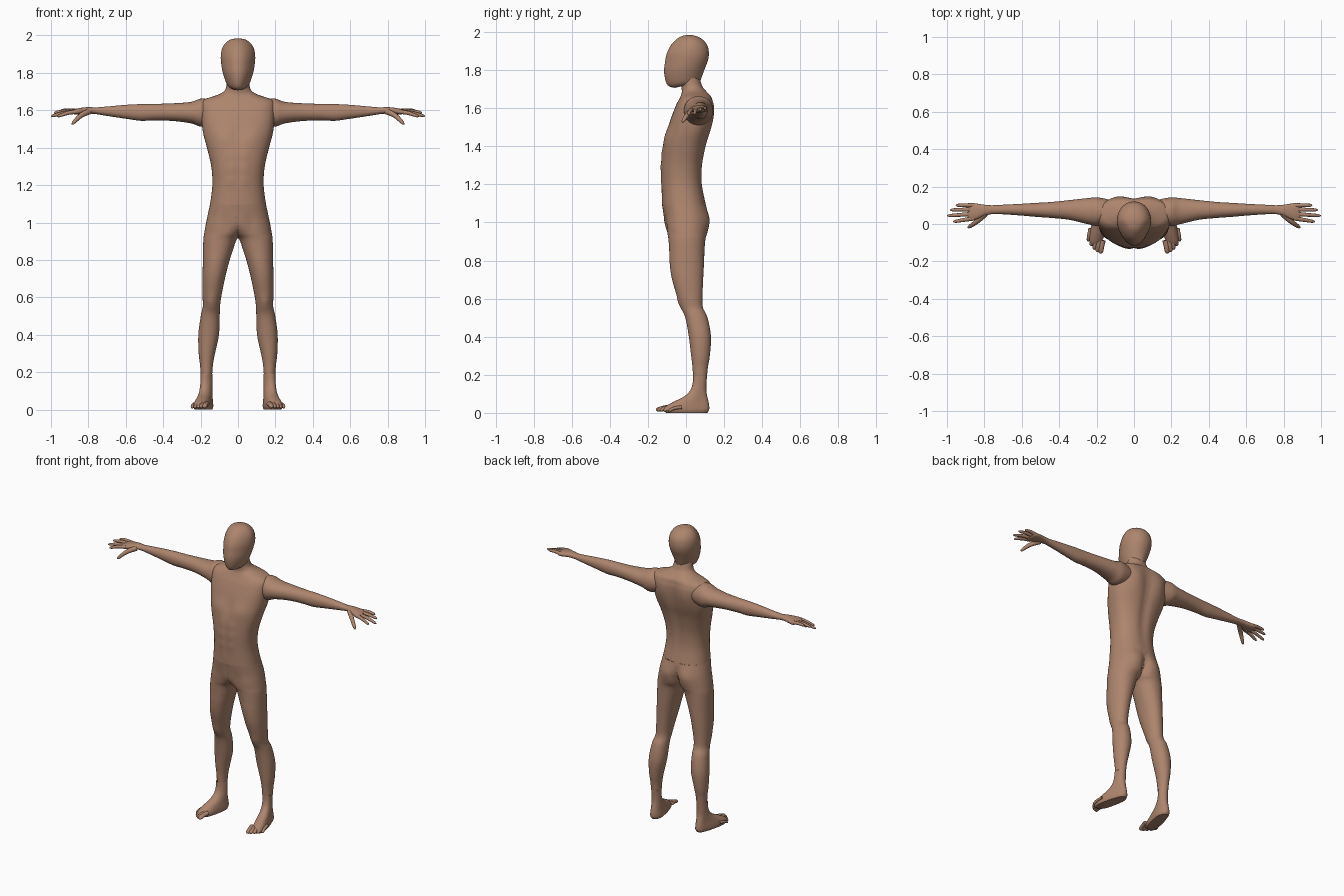
import bpy, bmesh, math
from mathutils import Vector

skin = bpy.data.materials.new("skin_brown")
skin.diffuse_color = (0.42, 0.235, 0.155, 1)


def spline(keys, steps=5):
    """Smooth in-between rows through the key rows."""
    out = []
    for i in range(len(keys) - 1):
        p0, p1, p2, p3 = (keys[min(max(i + k, 0), len(keys) - 1)] for k in (-1, 0, 1, 2))
        for s in range(steps):
            t = s / steps
            out.append([0.5 * (2 * b + (c - a) * t + (2 * a - 5 * b + 4 * c - d) * t * t
                               + (3 * b - a - 3 * c + d) * t ** 3)
                        for a, b, c, d in zip(p0, p1, p2, p3)])
    out.append(list(keys[-1]))
    return out


def skin_rings(bm, rings, cap_start=False, cap_end=False):
    rows = [[bm.verts.new(p) for p in ring] for ring in rings]
    n = len(rows[0])
    for a, b in zip(rows, rows[1:]):
        for i in range(n):
            bm.faces.new((a[i], a[(i + 1) % n], b[(i + 1) % n], b[i]))
    if cap_start:
        bm.faces.new(rows[0])
    if cap_end:
        bm.faces.new(rows[-1])


def loft(bm, keys, place, segs=48, bumps=(), cap_start=False, cap_end=False):
    """Rows are (station, a0, a1, b0, b1, roundness)."""
    rings = []
    for t, a0, a1, b0, b1, e in spline(keys):
        ring = []
        for i in range(segs):
            ang = 2 * math.pi * i / segs
            c, s = math.cos(ang), math.sin(ang)
            c = math.copysign(abs(c) ** (2 / e), c)
            s = math.copysign(abs(s) ** (2 / e), s)
            a = (a0 + a1) / 2 + (a1 - a0) / 2 * c
            b = (b0 + b1) / 2 + (b1 - b0) / 2 * s
            for x, z, rx, rz, amount, side in bumps:
                w = math.exp(-((abs(a) - x) / rx) ** 2 - ((t - z) / rz) ** 2)
                b += side * amount * w * max(0, s * side)
            ring.append(place(t, a, b, s))
        rings.append(ring)
    skin_rings(bm, rings, cap_start, cap_end)


def tube(bm, points, r0, r1, flat=1.0, segs=12):
    """Tapered finger shape with a round tip."""
    path = [Vector(p) for p in spline(points, 6)]
    a, b = path[-2], path[-1]
    path[-1:] = [a.lerp(b, f) for f in (0.35, 0.65, 0.88, 1.0)]
    total = (path[-1] - path[0]).length
    rings = []
    for i, p in enumerate(path):
        d = (path[min(i + 1, len(path) - 1)] - path[max(i - 1, 0)]).normalized()
        side = d.cross(Vector((0, 0, 1))).normalized()
        up = side.cross(d)
        f = (p - path[0]).length / total
        tip = min(1, math.sqrt(max(0.02, 1 - (max(0, f - 0.84) / 0.16) ** 2)))
        r = (r0 + (r1 - r0) * f) * tip
        rings.append([p + side * r * math.cos(k * 2 * math.pi / segs)
                      + up * r * flat * math.sin(k * 2 * math.pi / segs) for k in range(segs)])
    skin_rings(bm, rings, True, True)


def finish(bm, name, mirror=False):
    bmesh.ops.recalc_face_normals(bm, faces=bm.faces)
    me = bpy.data.meshes.new(name)
    bm.to_mesh(me)
    bm.free()
    me.materials.append(skin)
    ob = bpy.data.objects.new(name, me)
    bpy.context.collection.objects.link(ob)
    bpy.ops.object.select_all(action='DESELECT')
    ob.select_set(True)
    bpy.context.view_layer.objects.active = ob
    bpy.ops.object.shade_smooth_by_angle(angle=math.radians(50))
    if mirror:
        m = ob.modifiers.new("mirror", 'MIRROR')
        m.merge_threshold = 0.0005
    return ob


def upright(t, a, b, s):
    return Vector((a, b, t))


def sideways(t, a, b, s):
    return Vector((t, a, b))


# Torso with neck: height, half width, front, back, roundness
torso = [(1.095, .15, -.126, .105, 2.3), (1.2, .137, -.129, .086, 2.3), (1.3, .143, -.131, .088, 2.3),
         (1.4, .166, -.121, .106, 2.4), (1.48, .187, -.098, .127, 2.5), (1.55, .195, -.078, .137, 2.7),
         (1.61, .197, -.055, .140, 2.8), (1.64, .194, -.04, .136, 2.7), (1.66, .175, -.03, .132, 2.4),
         (1.675, .13, -.024, .122, 2.2), (1.69, .092, -.022, .108, 2), (1.715, .066, -.025, .088, 2),
         (1.765, .058, -.03, .07, 2)]
muscles = [(.085, 1.46, .06, .05, .011, -1), (0, 1.47, .016, .07, -.006, -1),
           (0, 1.27, .01, .1, -.004, -1), (.09, 1.57, .055, .09, .012, 1),
           (0, 1.42, .03, .22, -.012, 1)]
muscles += [(.036, z, .024, .024, .004, -1) for z in (1.22, 1.29, 1.36)]
bm = bmesh.new()
loft(bm, [(z, -w, w, f, b, e) for z, w, f, b, e in torso], upright, 72, muscles)
finish(bm, "torso")

# Head: jaw rows tilt, and the face is narrower than the skull
head = [(1.722, .046, -.058, .076, 2), (1.745, .062, -.098, .083, 2), (1.80, .081, -.115, .1, 2.1),
        (1.85, .09, -.109, .115, 2.1), (1.89, .092, -.1, .12, 2.1), (1.93, .085, -.08, .112, 2),
        (1.96, .066, -.052, .088, 2), (1.978, .04, -.024, .056, 2), (1.985, .006, .008, .022, 2)]


def head_place(t, a, b, s):
    tilt = 0.26 * min(1, max(0, (1.85 - t) / 0.12))
    return Vector((a * (1 - 0.22 * max(0, -s)), b, t + tilt * b))


bm = bmesh.new()
loft(bm, [(z, -w, w, f, b, e) for z, w, f, b, e in head], head_place, 48, (), True, True)
finish(bm, "head")

# Hips and legs: one half, cut at the centre plane and mirrored
legs = [(1.095, -.15, .15, -.126, .105, 2.3), (1.03, -.12, .164, -.115, .115, 2.2),
        (.98, -.075, .174, -.106, .112, 2.2), (.94, -.03, .181, -.098, .107, 2.1),
        (.91, .006, .185, -.092, .101, 2.1), (.85, .028, .187, -.088, .097, 2.1),
        (.78, .05, .188, -.085, .094, 2.1), (.7, .07, .19, -.073, .09, 2.1),
        (.6, .09, .189, -.042, .086, 2.1), (.55, .096, .188, -.022, .09, 2.1),
        (.5, .098, .199, -.003, .113, 2.1), (.4, .102, .212, .015, .131, 2.1),
        (.3, .123, .21, .027, .125, 2), (.24, .134, .203, .034, .115, 2),
        (.19, .138, .2, .037, .11, 2)]
leg_muscles = [(.08, 1.01, .055, .06, .012, 1), (0, .97, .02, .08, -.025, 1),
               (.145, .57, .03, .04, .007, -1), (0, .98, .035, .05, .006, -1),
               (.07, 1.0, .02, .05, -.005, -1)]
bm = bmesh.new()
loft(bm, legs, lambda t, a, b, s: Vector((max(a, 0), b, t)), 56, leg_muscles)
inner = [f for f in bm.faces if all(v.co.x < 1e-5 for v in f.verts)]
bmesh.ops.delete(bm, geom=inner, context='FACES')
bmesh.ops.remove_doubles(bm, verts=bm.verts, dist=1e-5)
finish(bm, "hips_and_legs", True)

# Arms, running outward from inside the shoulder
arm = [(.13, .01, .13, 1.53, 1.653, 2), (.195, -.01, .142, 1.512, 1.663, 2.1),
       (.25, .0, .138, 1.53, 1.645, 2.1), (.35, .023, .127, 1.543, 1.637, 2.1),
       (.45, .033, .117, 1.546, 1.634, 2.1), (.52, .038, .113, 1.544, 1.633, 2.1),
       (.6, .045, .108, 1.555, 1.629, 2.1), (.7, .052, .103, 1.57, 1.62, 2.1),
       (.76, .053, .1, 1.58, 1.615, 2.1)]
bm = bmesh.new()
loft(bm, arm, sideways, 40)
finish(bm, "arms", True)

# Hands: palm, four fingers and thumb
palm = [(.76, .053, .1, 1.58, 1.615, 2.1), (.8, .044, .103, 1.582, 1.617, 2.2),
        (.84, .026, .109, 1.579, 1.613, 2.4), (.872, .02, .112, 1.578, 1.607, 2.5),
        (.888, .03, .103, 1.585, 1.601, 2.2)]
bm = bmesh.new()
loft(bm, palm, sideways, 32, (), False, True)
for y, tip in ((.1, (.953, .1, 1.597)), (.078, (.984, .075, 1.587)),
               (.054, (1.0, .044, 1.568)), (.031, (.967, .012, 1.566))):
    base = Vector((.855, y, 1.594))
    mid = base.lerp(Vector(tip), 0.5) + Vector((0, 0, .005))
    tube(bm, [base, mid, tip], .0125, .008)
tube(bm, [(.795, .055, 1.594), (.842, .012, 1.57), (.888, -.02, 1.525)], .017, .009)
finish(bm, "hands", True)

# Feet: ankle and sole, turned slightly outward, with five toes
foot = [(.0, -.037, .037, -.105, .112, 2.4), (.015, -.042, .042, -.118, .121, 2.4),
        (.035, -.041, .041, -.105, .122, 2.3), (.06, -.037, .037, -.062, .118, 2.2),
        (.085, -.034, .034, -.012, .112, 2.1), (.115, -.032, .032, .02, .107, 2),
        (.15, -.031, .031, .034, .107, 2), (.19, -.031, .031, .037, .11, 2)]


def foot_place(t, a, b, s):
    spread = 1 + 1.3 * max(0, -b - 0.01)
    return Vector((.168 + a * spread + .22 * max(0, .075 - b), b, t))


bm = bmesh.new()
loft(bm, foot, foot_place, 40, (), True)
for i in range(5):
    x, y, r = .179 + .0165 * i, -.157 + .004 * i + .003 * i * i, .0155 - .0012 * i
    tube(bm, [(x - .012, y + .07, .03), (x - .004, y + .03, .024), (x, y, r * .85)], r, r * .85, .85)
finish(bm, "feet", True)
